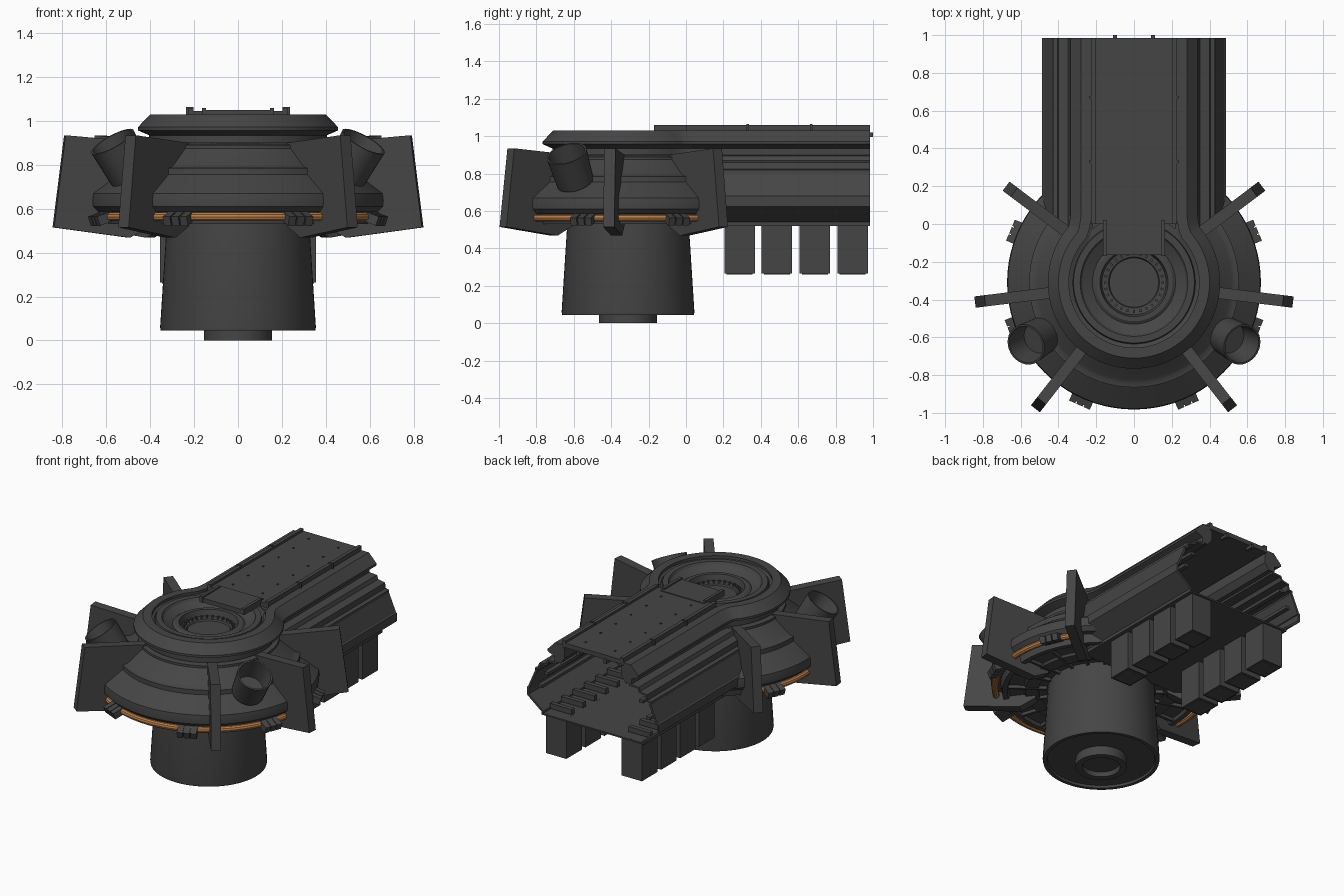
import bpy, bmesh, math
from mathutils import Vector, Matrix

if "Cube" in bpy.data.objects:
    bpy.data.objects.remove(bpy.data.objects["Cube"])

CY = -0.31                      # centre of the round hull in y
END = 0.985                     # rear end of the long arm


def material(name, col):
    m = bpy.data.materials.new(name)
    m.diffuse_color = (*col, 1)
    m.use_nodes = True
    m.node_tree.nodes["Principled BSDF"].inputs["Base Color"].default_value = m.diffuse_color
    return m


DARK = material("dark grey", (0.06, 0.06, 0.06))
COPPER = material("copper orange", (0.50, 0.21, 0.065))


def finish(name, bm, mat=DARK, smooth=False, recalc=True):
    if recalc:
        bmesh.ops.recalc_face_normals(bm, faces=bm.faces)
    me = bpy.data.meshes.new(name)
    bm.to_mesh(me)
    bm.free()
    me.materials.append(mat)
    ob = bpy.data.objects.new(name, me)
    bpy.context.collection.objects.link(ob)
    if smooth:
        bpy.ops.object.select_all(action='DESELECT')
        ob.select_set(True)
        bpy.context.view_layer.objects.active = ob
        bpy.ops.object.shade_smooth_by_angle(angle=math.radians(25))
    return ob


def loft(bm, rows, close_row=False, close_col=False):
    """Skin a grid of points."""
    vs = [[bm.verts.new(p) for p in r] for r in rows]
    n, m = len(vs), len(vs[0])
    for i in range(n if close_col else n - 1):
        for j in range(m if close_row else m - 1):
            a, b = vs[i], vs[(i + 1) % n]
            k = (j + 1) % m
            bm.faces.new((a[j], a[k], b[k], b[j]))
    return vs


def lathe(name, prof, mat=DARK, seg=64, mtx=None):
    bm = bmesh.new()
    rows = []
    for i in range(seg):
        a = 2 * math.pi * i / seg
        rows.append([(max(r, 1e-5) * math.cos(a), max(r, 1e-5) * math.sin(a), z) for r, z in prof])
    loft(bm, rows, close_col=True)
    bmesh.ops.remove_doubles(bm, verts=bm.verts, dist=1e-4)
    bm.transform(mtx or Matrix.Translation((0, CY, 0)))
    return finish(name, bm, mat, True)


def add_box(bm, x0, x1, y0, y1, z0, z1, mtx=None):
    m = Matrix.Translation(((x0 + x1) / 2, (y0 + y1) / 2, (z0 + z1) / 2)) @ \
        Matrix.Diagonal((x1 - x0, y1 - y0, z1 - z0, 1))
    bmesh.ops.create_cube(bm, size=1, matrix=(mtx @ m) if mtx else m)


def radial(deg):
    return Matrix.Translation((0, CY, 0)) @ Matrix.Rotation(math.radians(deg), 4, 'Z')


# Lower drum with its recessed foot
lathe("lower_drum", [(0, .03), (.11, .03), (.115, 0), (.155, 0), (.155, .06), (.325, .06),
                     (.33, .045), (.352, .045), (.355, .06), (.325, .53), (.325, .56), (0, .56)])

# Round hull with stepped sides
lathe("round_hull", [(0, .55), (.38, .55), (.38, .535), (.46, .535), (.47, .55), (.56, .55),
                     (.57, .53), (.60, .53), (.61, .585), (.645, .585), (.67, .61), (.672, .64),
                     (.668, .67), (.555, .755), (.555, .785), (.53, .79), (.515, .80), (.43, .875),
                     (.43, .89), (.37, .90), (0, .90)], seg=80)

# Radial ribs under the hull
bm = bmesh.new()
for k in range(20):
    add_box(bm, .33, .58, -.008, .008, .53, .56, radial(k * 18))
finish("underside_ribs", bm)

# Dish on top of the hull, with a ring of bolts
lathe("top_dish", [(.36, 1.0), (.325, 1.0), (.32, 1.02), (.285, 1.02), (.275, 1.005), (.22, .975),
                   (.205, .985), (.18, .985), (.17, .945), (.135, .94), (.13, .93), (0, .93)])
bm = bmesh.new()
for k in range(28):
    add_box(bm, .145, .16, -.006, .006, .935, .955, radial(k * 360 / 28))
finish("dish_bolts", bm)

# Keyhole rim: one profile swept round the dish and back along the arm
half = [(.4 * math.cos(math.radians(a)), CY + .4 * math.sin(math.radians(a))) for a in range(-90, 36, 5)]
half += [(.30, -.045), (.288, -.01), (.282, .03), (.28, .08), (.28, END)]
path = [Vector((-x, y)) for x, y in reversed(half[1:])] + [Vector(p) for p in half]
rim = [(-.07, .94), (-.07, 1.005), (-.055, 1.012), (-.055, 1.03), (0, 1.03), (.056, .972),
       (.056, .957), (.005, .935), (.005, .90), (-.04, .90)]
rows = []
for i, p in enumerate(path):
    t = (path[min(i + 1, len(path) - 1)] - path[max(i - 1, 0)]).normalized()
    if p.y > .05:
        t = Vector((0, 1 if p.x > 0 else -1))
    n = Vector((t.y, -t.x))
    rows.append([(*(p + n * o), z) for o, z in rim])
bm = bmesh.new()
vs = loft(bm, rows, close_row=True)
bm.faces.new(vs[0])
bm.faces.new(vs[-1])
finish("keyhole_rim", bm, smooth=True)

# Hollow arm: sides and floor, open at the rear
side = [(.27, .90), (.34, .895), (.35, .87), (.40, .86), (.405, .825), (.43, .82), (.43, .80),
        (.48, .685), (.487, .68), (.487, .625), (.475, .615), (.38, .54), (.38, .52)]
sec = side + [(-x, z) for x, z in reversed(side)]
bm = bmesh.new()
loft(bm, [[(x, y, z) for x, z in sec] for y in (-.02, END)])
bmesh.ops.reverse_faces(bm, faces=bm.faces) if bm.faces[:][0].normal.z < 0 else None
bm.normal_update()
top = max(bm.faces, key=lambda f: f.calc_center_median().z)
if top.normal.z < 0:
    bmesh.ops.reverse_faces(bm, faces=bm.faces)
arm = finish("arm_shell", bm, recalc=False)
sol = arm.modifiers.new("thickness", 'SOLIDIFY')
sol.thickness = .014
sol.offset = -1

# Rails and slats inside the open arm
bm = bmesh.new()
for s in (-1, 1):
    for x, z in ((.40, .70), (.35, .80), (.25, .92)):
        add_box(bm, s * x - .015, s * x + .015, .1, END - .01, z - .01, z + .01)
    for k in range(6):
        add_box(bm, s * .29 - .08, s * .29 + .08, .28 + k * .12, .31 + k * .12, .535, .57)
finish("inner_rails", bm)

# Deck along the arm, its raised rails, studs, and the tongue over the dish
bm = bmesh.new()
add_box(bm, -.225, .225, .0, END, 1.015, 1.045)
add_box(bm, -.16, .16, -.165, .04, 1.02, 1.05)
for s in (-1, 1):
    add_box(bm, s * .215 - .012, s * .215 + .012, -.0, END, 1.03, 1.06)
    add_box(bm, s * .155 - .01, s * .155 + .01, -.17, .02, 1.02, 1.06)
    add_box(bm, s * .1 - .01, s * .1 + .01, .95, 1.0, .995, 1.02)
    for y in (.33, .67):
        add_box(bm, s * .22 - .018, s * .22 + .018, y - .006, y + .006, 1.03, 1.064)
    for k in range(6):
        add_box(bm, s * .11 - .005, s * .11 + .005, .1 + k * .16, .11 + k * .16, 1.04, 1.05)
finish("arm_deck", bm)

# Two rows of boxes hanging under the arm
bm = bmesh.new()
for s in (-1, 1):
    for y in (.205, .405, .607, .81):
        add_box(bm, s * .28 - .075, s * .28 + .075, y, y + .163, .265, .53)
        add_box(bm, s * .28 - .066, s * .28 + .066, y + .012, y + .151, .26, .30)
finish("under_boxes", bm)

# Six upright fins round the hull
outline = [(.40, .90), (.795, .935), (.848, .515), (.50, .468), (.40, .52)]
bm = bmesh.new()
for base in (37, -7, -52):
    for deg in (base, 180 - base):
        pts = [[Vector((r, w, z)) for r, z in outline] for w in (-.03, .03)]
        vs = loft(bm, [[radial(deg) @ p for p in row] for row in pts], close_row=True)
        bm.faces.new(vs[0])
        bm.faces.new(vs[1])
finish("fins", bm)

# Copper pipe round the hull, stopping at the arm
bm = bmesh.new()
rows = []
for i in range(73):
    a = math.radians(36 - i * 252 / 72)
    rows.append([((.645 + .02 * math.cos(b)) * math.cos(a), CY + (.645 + .02 * math.cos(b)) * math.sin(a),
                  .563 + .02 * math.sin(b)) for b in [j * math.pi / 5 for j in range(10)]])
vs = loft(bm, rows, close_row=True)
bm.faces.new(vs[0])
bm.faces.new(vs[-1])
finish("copper_pipe", bm, COPPER, True)

# Three-part clamps holding the pipe
bm = bmesh.new()
for base in (23, -21, -66):
    for deg in (base, 180 - base):
        tilt = radial(deg) @ Matrix.Translation((.67, 0, .555)) @ Matrix.Rotation(math.radians(20), 4, 'Y')
        for k in (-1, 0, 1):
            add_box(bm, -.045, .035, k * .042 - .018, k * .042 + .018, -.022, .022, tilt)
        add_box(bm, -.04, .025, -.055, .055, -.017, .017, tilt)
finish("pipe_clamps", bm)

# Two tilted open cups at the front
for s, nm in ((1, "right_cup"), (-1, "left_cup")):
    axis = Vector((s * .47, -.26, .85)).normalized()
    m = Matrix.Translation((s * .53, -.615, .83)) @ axis.to_track_quat('Z', 'Y').to_matrix().to_4x4()
    lathe(nm, [(0, -.09), (.10, -.09), (.11, .09), (.10, .09), (.085, -.05), (0, -.05)], seg=32, mtx=m)
